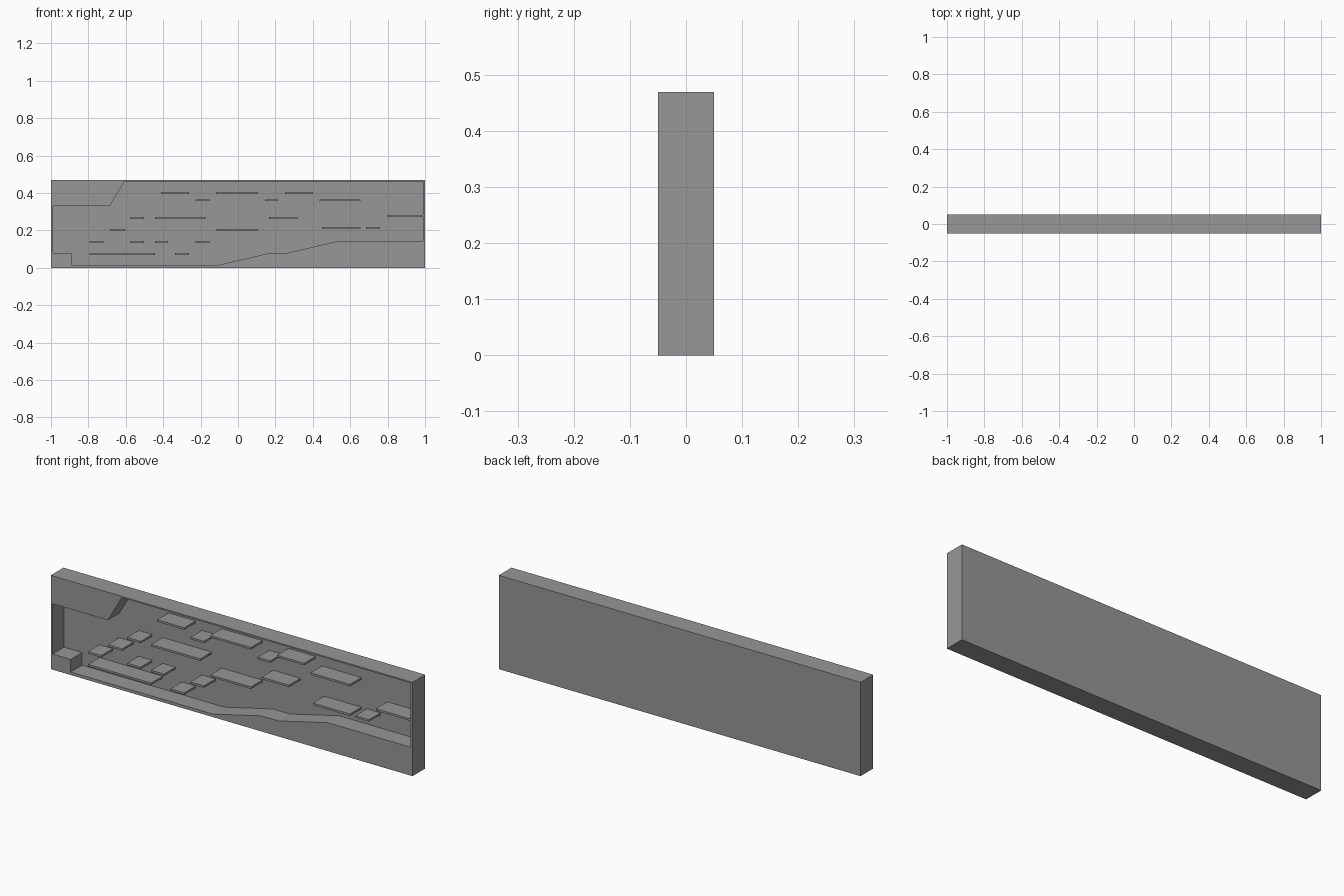
import bpy, bmesh

if "Cube" in bpy.data.objects:
    bpy.data.objects.remove(bpy.data.objects["Cube"])

FRONT, BACK = -0.05, 0.05
WALL_Y = 0.04          # front surface of the thin back wall
HEIGHT = 0.469

grey = bpy.data.materials.new("dark_grey")
grey.diffuse_color = (0.31, 0.31, 0.31, 1)
grey.use_nodes = True
grey.node_tree.nodes["Principled BSDF"].inputs["Base Color"].default_value = grey.diffuse_color


def prism(name, outline, y0, y1):
    """Extrude an x/z outline from y0 to y1."""
    bm = bmesh.new()
    face = bm.faces.new([bm.verts.new((x, y0, z)) for x, z in outline])
    ext = bmesh.ops.extrude_face_region(bm, geom=[face], use_keep_orig=True)
    verts = [v for v in ext["geom"] if isinstance(v, bmesh.types.BMVert)]
    bmesh.ops.translate(bm, verts=verts, vec=(0, y1 - y0, 0))
    bmesh.ops.recalc_face_normals(bm, faces=bm.faces[:])
    mesh = bpy.data.meshes.new(name)
    bm.to_mesh(mesh)
    bm.free()
    mesh.materials.append(grey)
    obj = bpy.data.objects.new(name, mesh)
    bpy.context.collection.objects.link(obj)
    return obj


def slab(name, x0, x1, z0, z1, y0, y1):
    return prism(name, [(x0, z0), (x1, z0), (x1, z1), (x0, z1)], y0, y1)


# Outer case
case = slab("case", -1, 1, 0, HEIGHT, FRONT, BACK)

# Recess with stepped floor, sloping ground and lowered ceiling corner
recess = prism("recess_cutter", [
    (-0.99, 0.078), (-0.89, 0.078), (-0.89, 0.015), (-0.105, 0.015),
    (0.165, 0.078), (0.26, 0.078), (0.53, 0.142), (0.989, 0.142),
    (0.989, 0.462), (-0.608, 0.462), (-0.685, 0.329), (-0.99, 0.329),
], FRONT - 0.05, WALL_Y)
recess.hide_render = True

cut = case.modifiers.new("recess", "BOOLEAN")
cut.operation = "DIFFERENCE"
cut.solver = "EXACT"
cut.object = recess
bpy.context.view_layer.objects.active = case
bpy.ops.object.modifier_apply(modifier=cut.name)
bpy.data.objects.remove(recess)

# Ledges: centre height -> spans along x
ledges = {
    0.399: [(-0.412, -0.262), (-0.118, 0.107), (0.251, 0.401)],
    0.361: [(-0.228, -0.153), (0.144, 0.214), (0.436, 0.654)],
    0.278: [(0.797, 0.989)],
    0.267: [(-0.578, -0.503), (-0.445, -0.174), (0.166, 0.317)],
    0.213: [(0.449, 0.654), (0.684, 0.76)],
    0.202: [(-0.685, -0.605), (-0.118, 0.107)],
    0.138: [(-0.794, -0.72), (-0.578, -0.503), (-0.445, -0.374), (-0.228, -0.153)],
    0.074: [(-0.794, -0.445), (-0.338, -0.262)],
}
for z, spans in ledges.items():
    for x0, x1 in spans:
        slab("ledge", x0, x1, z - 0.005, z + 0.005, FRONT, WALL_Y + 0.002)
